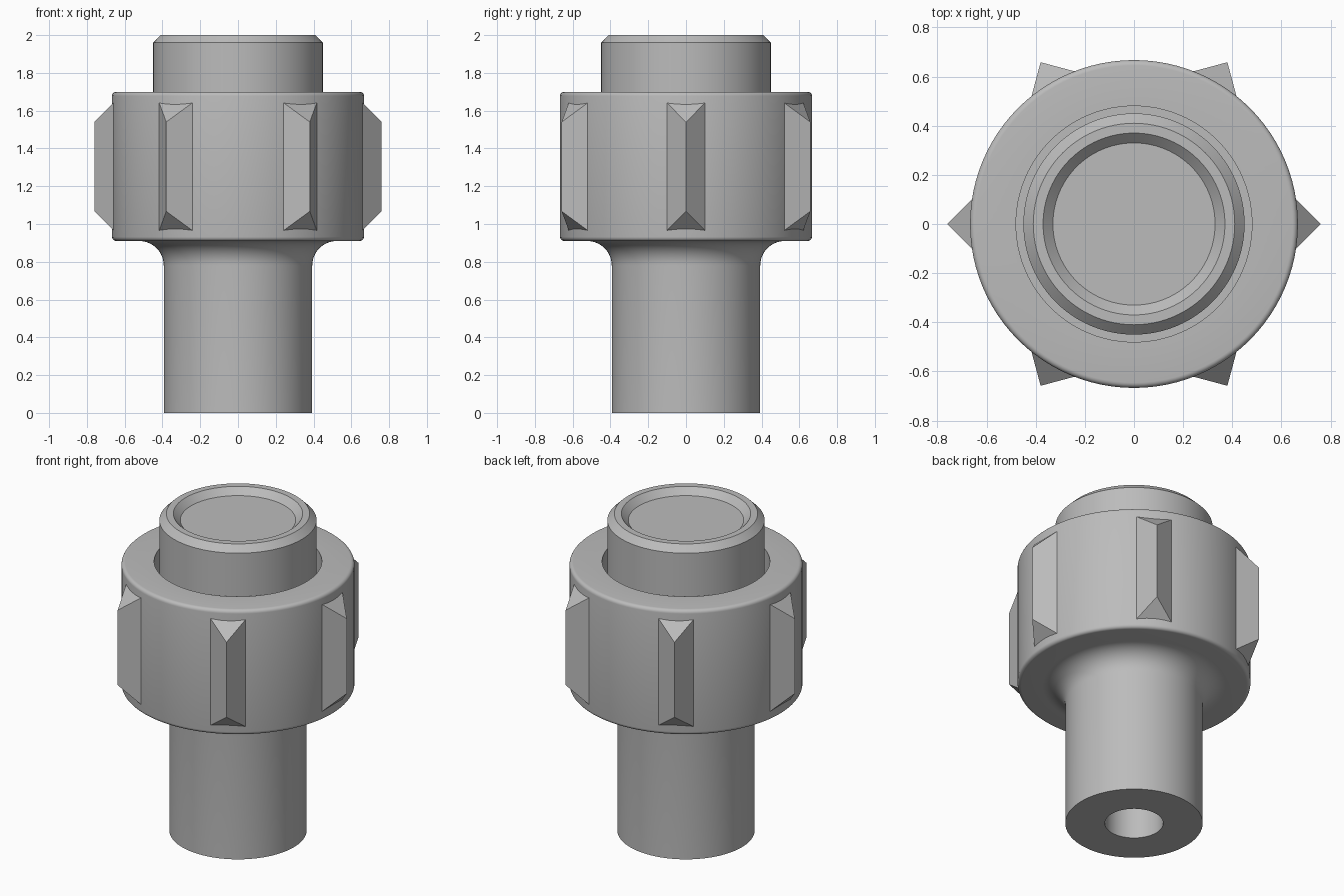
import bpy, bmesh
from math import sin, cos, pi, radians
from mathutils import Matrix, Vector

cube = bpy.data.objects.get("Cube")
if cube:
    bpy.data.objects.remove(cube, do_unlink=True)

grey = bpy.data.materials.new("plain_grey")
grey.use_nodes = True
GREY = (0.5, 0.5, 0.5, 1)
grey.diffuse_color = GREY
grey.node_tree.nodes["Principled BSDF"].inputs["Base Color"].default_value = GREY


def finish(name, bm, smooth):
    bmesh.ops.recalc_face_normals(bm, faces=bm.faces)
    mesh = bpy.data.meshes.new(name)
    bm.to_mesh(mesh)
    bm.free()
    mesh.materials.append(grey)
    obj = bpy.data.objects.new(name, mesh)
    bpy.context.collection.objects.link(obj)
    if smooth:
        bpy.ops.object.select_all(action='DESELECT')
        obj.select_set(True)
        bpy.context.view_layer.objects.active = obj
        bpy.ops.object.shade_smooth_by_angle(angle=radians(30))
    return obj


def arc(r, z, radius, start, end, steps):
    """Profile points along an arc, angles in degrees."""
    angles = [radians(start + (end - start) * i / steps) for i in range(steps + 1)]
    return [(r + radius * cos(a), z + radius * sin(a)) for a in angles]


def lathe(name, profile, steps=96):
    bm = bmesh.new()
    verts = [bm.verts.new((r, 0, z)) for r, z in profile]
    edges = [bm.edges.new(pair) for pair in zip(verts, verts[1:])]
    bmesh.ops.spin(bm, geom=verts + edges, cent=(0, 0, 0), axis=(0, 0, 1),
                   angle=2 * pi, steps=steps, use_duplicate=False)
    bmesh.ops.remove_doubles(bm, verts=bm.verts, dist=0.0001)
    return finish(name, bm, True)


# Stem with bore, flaring into the round-edged collar with its clearance hole
lathe("stem_and_collar",
      [(0, 1.0), (0.167, 1.0), (0.167, 0), (0.393, 0)]
      + arc(0.523, 0.78, 0.13, 180, 90, 10)
      + arc(0.645, 0.932, 0.022, -90, 0, 5)
      + arc(0.645, 1.678, 0.022, 0, 90, 5)
      + [(0.48, 1.7), (0.48, 1.5), (0, 1.5)])

# Plug with chamfered rim and shallow dished top
lathe("top_plug",
      [(0, 1.5), (0.45, 1.5), (0.45, 1.96), (0.41, 2.0),
       (0.37, 2.0), (0.33, 1.96), (0, 1.96)])

# Six grip ribs: right-angled ridges with ends sloped back into the collar
TIP, ROOT = 0.76, 0.61
DEPTH = TIP - ROOT
for i in range(6):
    bm = bmesh.new()
    ends = []
    for tip_z, slope in ((1.067, -1), (1.54, 1)):
        root_z = tip_z + slope * DEPTH
        ends.append([bm.verts.new(p) for p in (
            (ROOT, -DEPTH, root_z), (TIP, 0, tip_z), (ROOT, DEPTH, root_z))])
    low, high = ends
    bm.faces.new(low)
    bm.faces.new(high)
    for a in range(3):
        b = (a + 1) % 3
        bm.faces.new((low[a], low[b], high[b], high[a]))
    bmesh.ops.rotate(bm, verts=bm.verts, cent=Vector(),
                     matrix=Matrix.Rotation(i * pi / 3, 3, 'Z'))
    finish(f"grip_rib_{i + 1}", bm, False)
